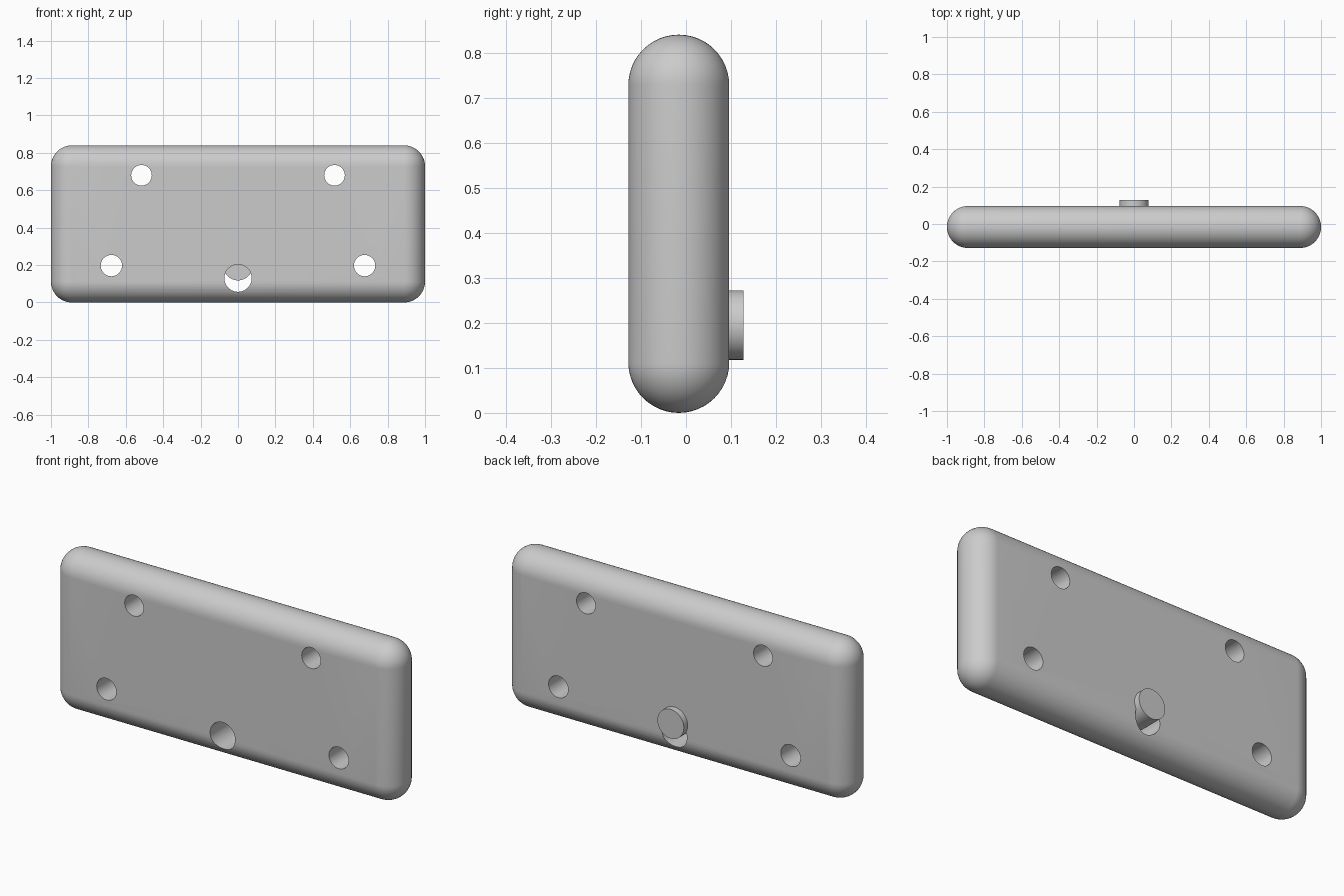
import bpy, bmesh, math
from mathutils import Matrix, Vector

if "Cube" in bpy.data.objects:
    bpy.data.objects.remove(bpy.data.objects["Cube"])

grey = bpy.data.materials.new("plain_grey")
grey.diffuse_color = (0.6, 0.6, 0.6, 1)
grey.use_nodes = True
grey.node_tree.nodes["Principled BSDF"].inputs["Base Color"].default_value = grey.diffuse_color

TURN = Matrix.Rotation(math.pi / 2, 4, 'X')   # points a primitive's axis along y
R, MID = 0.112, -0.016                        # plate half thickness and mid plane
HEIGHT = 0.84


def make_object(name, bm):
    bmesh.ops.recalc_face_normals(bm, faces=bm.faces)
    mesh = bpy.data.meshes.new(name)
    bm.to_mesh(mesh)
    bm.free()
    mesh.materials.append(grey)
    ob = bpy.data.objects.new(name, mesh)
    bpy.context.collection.objects.link(ob)
    return ob


def add_rod(bm, x, z, r, y0, y1):
    place = Matrix.Translation((x, (y0 + y1) / 2, z)) @ TURN
    bmesh.ops.create_cone(bm, cap_ends=True, segments=48, radius1=r,
                          radius2=r, depth=y1 - y0, matrix=place)


def smooth(ob):
    bpy.ops.object.select_all(action='DESELECT')
    bpy.context.view_layer.objects.active = ob
    ob.select_set(True)
    bpy.ops.object.shade_smooth_by_angle(angle=math.radians(30))


# Plate with fully rounded edges: the hull of four corner balls
bm = bmesh.new()
for x in (-1 + R, 1 - R):
    for z in (R, HEIGHT - R):
        bmesh.ops.create_uvsphere(bm, u_segments=48, v_segments=24, radius=R,
                                  matrix=Matrix.Translation((x, MID, z)) @ TURN)
source = bm
bm = bmesh.new()
for v in source.verts:
    bm.verts.new(v.co)
source.free()
hull = bmesh.ops.convex_hull(bm, input=bm.verts)
bmesh.ops.delete(bm, geom=[v for v in bm.verts if not v.link_faces], context='VERTS')
bmesh.ops.dissolve_limit(bm, angle_limit=0.005, verts=bm.verts, edges=bm.edges)
plate = make_object("plate", bm)

# Through holes: two mirrored pairs and the larger one at the bottom centre
bm = bmesh.new()
for side in (-1, 1):
    add_rod(bm, side * 0.516, 0.68, 0.055, -0.3, 0.3)
    add_rod(bm, side * 0.677, 0.197, 0.057, -0.3, 0.3)
add_rod(bm, 0, 0.13, 0.073, -0.3, 0.3)
cutter = make_object("hole_cutter", bm)
cutter.hide_render = True
mod = plate.modifiers.new("holes", 'BOOLEAN')
mod.operation, mod.solver, mod.object = 'DIFFERENCE', 'EXACT', cutter
bpy.context.view_layer.objects.active = plate
bpy.ops.object.modifier_apply(modifier=mod.name)
bpy.data.objects.remove(cutter)
smooth(plate)

# Round pin that stands out of the back and overlaps the centre hole
bm = bmesh.new()
add_rod(bm, 0, 0.195, 0.077, 0.0, 0.128)
smooth(make_object("pin", bm))
